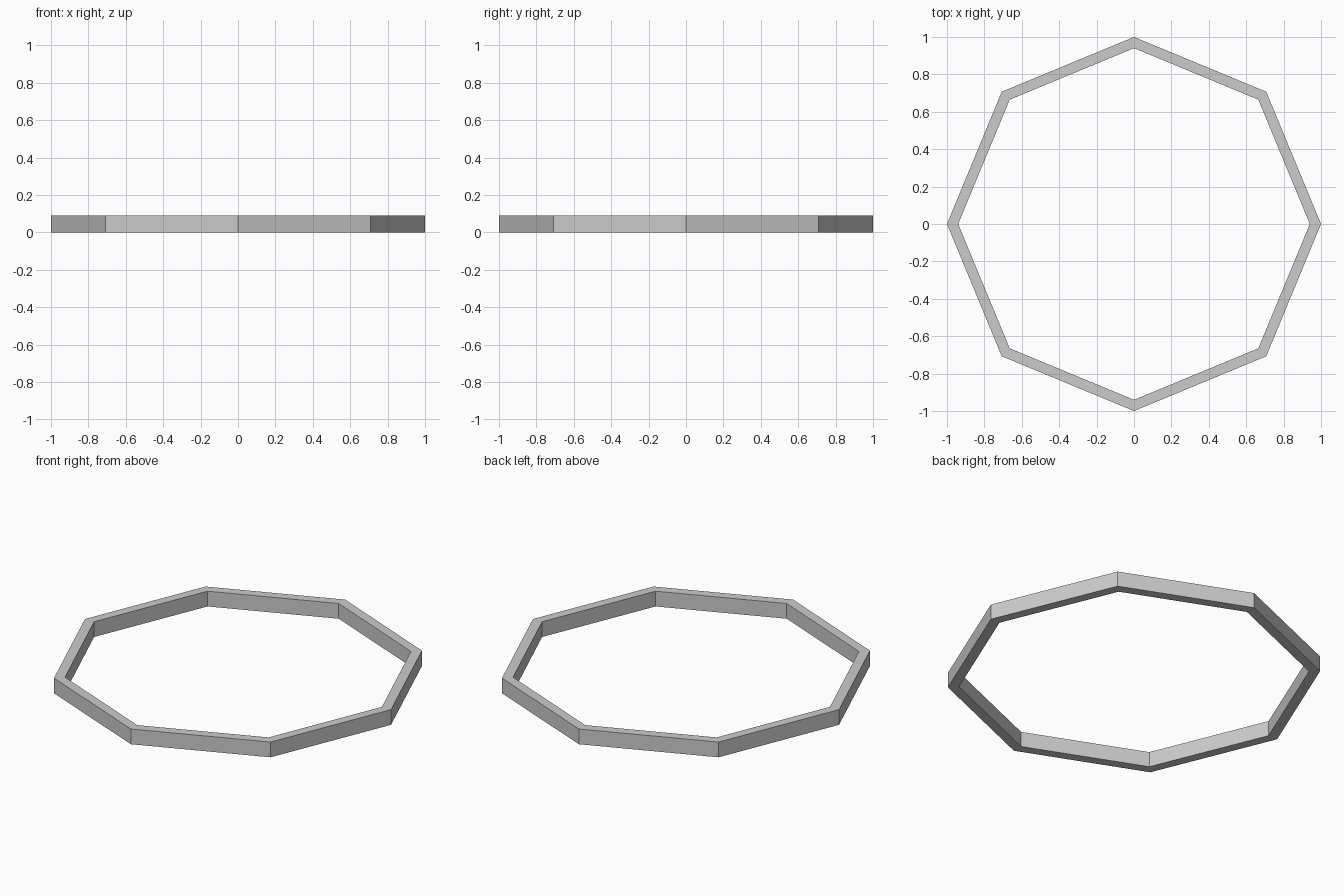
import bpy
import bmesh
from math import cos, sin, pi

if "Cube" in bpy.data.objects:
    bpy.data.objects.remove(bpy.data.objects["Cube"])

SIDES = 8
OUTER, INNER, HEIGHT = 1.0, 0.94, 0.09


def loop(bm, radius, z):
    """One octagonal loop of vertices with a corner on +x."""
    return [bm.verts.new((radius * cos(2 * pi * i / SIDES),
                          radius * sin(2 * pi * i / SIDES), z))
            for i in range(SIDES)]


# Octagonal ring: sweep a rectangular cross-section around z
bm = bmesh.new()
section = [(OUTER, 0), (OUTER, HEIGHT), (INNER, HEIGHT), (INNER, 0)]
loops = [loop(bm, r, z) for r, z in section]
for k in range(4):
    a, b = loops[k], loops[(k + 1) % 4]
    for i in range(SIDES):
        j = (i + 1) % SIDES
        bm.faces.new((a[i], a[j], b[j], b[i]))
bmesh.ops.recalc_face_normals(bm, faces=bm.faces)

mesh = bpy.data.meshes.new("octagonal_ring")
bm.to_mesh(mesh)
bm.free()
ring = bpy.data.objects.new("octagonal_ring", mesh)
bpy.context.collection.objects.link(ring)
